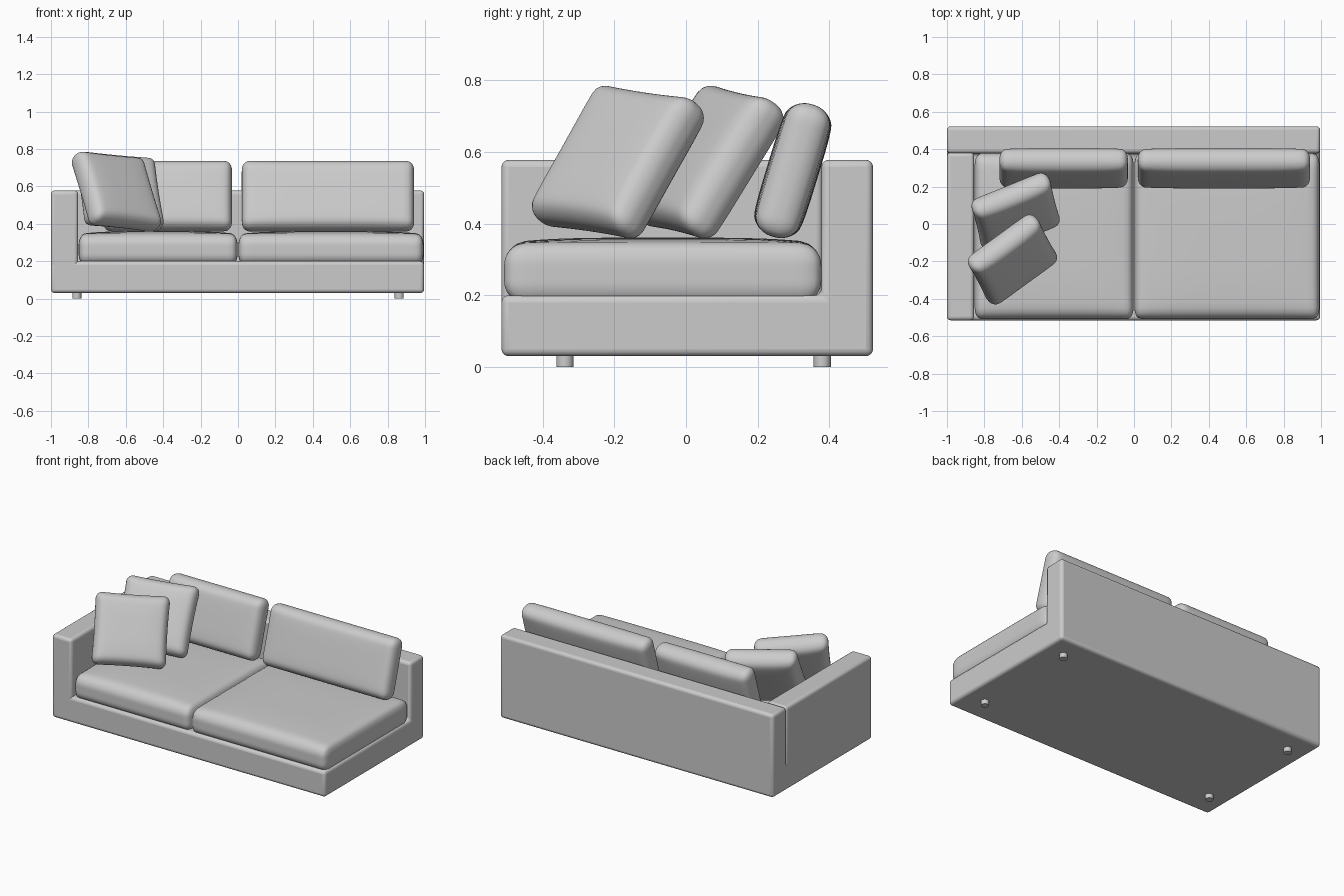
import bpy, bmesh
from math import radians, sin, pi
from mathutils import Vector

default = bpy.data.objects.get("Cube")
if default:
    bpy.data.objects.remove(default, do_unlink=True)


def finish(name, bm, bevel=0.0):
    """Turn a bmesh into a smooth-shaded object with optional rounded edges."""
    bmesh.ops.recalc_face_normals(bm, faces=bm.faces)
    mesh = bpy.data.meshes.new(name)
    bm.to_mesh(mesh)
    bm.free()
    obj = bpy.data.objects.new(name, mesh)
    bpy.context.collection.objects.link(obj)
    if bevel:
        mod = obj.modifiers.new("Rounded edges", "BEVEL")
        mod.width = bevel
        mod.segments = 4
    bpy.ops.object.select_all(action="DESELECT")
    obj.select_set(True)
    bpy.context.view_layer.objects.active = obj
    bpy.ops.object.shade_smooth_by_angle(angle=radians(40))
    return obj


def extrude_profile(name, profile, x0, x1, bevel):
    """Extrude a (y, z) outline along x."""
    bm = bmesh.new()
    face = bm.faces.new([bm.verts.new((x0, y, z)) for y, z in profile])
    new = bmesh.ops.extrude_face_region(bm, geom=[face])["geom"]
    verts = [v for v in new if isinstance(v, bmesh.types.BMVert)]
    bmesh.ops.translate(bm, verts=verts, vec=(x1 - x0, 0, 0))
    return finish(name, bm, bevel)


def cushion(name, size, radii, centre, thin, puff, pinch=0.0, rotation=(0, 0, 0),
            flat_bottom=False):
    """Rounded box that swells along its thin axis and may pinch in at its sides."""
    half, rad = Vector(size) / 2, Vector(radii)
    a, b = [i for i in range(3) if i != thin]
    bm = bmesh.new()
    bmesh.ops.create_cube(bm, size=2)
    bmesh.ops.subdivide_edges(bm, edges=bm.edges[:], cuts=23, use_grid_fill=True)
    for v in bm.verts:
        # Crowd the grid towards the edges, then round them off
        p = Vector([sin(c * pi / 2) * h for c, h in zip(v.co, half)])
        inner = Vector([max(r - h, min(h - r, c)) for c, h, r in zip(p, half, rad)])
        out = Vector([(c - i) / r for c, i, r in zip(p, inner, rad)])
        if out.length > 0:
            out.normalize()
        p = Vector([i + o * r for i, o, r in zip(inner, out, rad)])
        u, w = p[a] / half[a], p[b] / half[b]
        if not (flat_bottom and p[thin] < 0):
            p[thin] *= 1 + puff * (1 - u ** 4) * (1 - w ** 4)
        p[a] *= 1 - pinch * (1 - w * w)
        p[b] *= 1 - pinch * (1 - u * u)
        v.co = p
    obj = finish(name, bm)
    obj.location = centre
    obj.rotation_euler = [radians(r) for r in rotation]
    return obj


# Frame: base and backrest share one L-shaped section, with a single arm
FRONT, BACK, BOTTOM, DECK, TOP = -0.515, 0.522, 0.03, 0.2, 0.578
INNER = 0.378
extrude_profile("base_and_backrest",
                [(FRONT, BOTTOM), (BACK, BOTTOM), (BACK, TOP), (INNER, TOP),
                 (INNER, DECK), (FRONT, DECK)], -1, 0.995, 0.02)
extrude_profile("right_arm",
                [(FRONT, BOTTOM), (INNER + 0.004, BOTTOM),
                 (INNER + 0.004, TOP), (FRONT, TOP)], -1, -0.855, 0.02)

# Seat cushions
for side, x0, x1 in (("right", -0.852, -0.002), ("left", 0.002, 0.992)):
    cushion(side + "_seat_cushion", (x1 - x0, 0.885, 0.165), (0.035, 0.06, 0.06),
            ((x0 + x1) / 2, -0.065, 0.262), thin=2, puff=0.2, flat_bottom=True)

# Back cushions leaning on the backrest
for side, x0, x1 in (("right", -0.72, -0.032), ("left", 0.02, 0.942)):
    cushion(side + "_back_cushion", (x1 - x0, 0.12, 0.385), (0.04, 0.055, 0.05),
            ((x0 + x1) / 2, 0.298, 0.548), thin=1, puff=0.2, rotation=(-17, 0, 0))

# Throw pillows leaning towards the corner
for name, centre, yaw in (("front_throw_pillow", (-0.65, -0.19, 0.572), 36),
                          ("rear_throw_pillow", (-0.633, 0.06, 0.572), 22)):
    cushion(name, (0.45, 0.115, 0.44), (0.045, 0.052, 0.045), centre, thin=1,
            puff=0.3, pinch=0.025, rotation=(-32, 5, yaw))

# Feet
for x_name, x in (("right", -0.862), ("left", 0.862)):
    for y_name, y in (("front", -0.338), ("back", 0.38)):
        bm = bmesh.new()
        bmesh.ops.create_cone(bm, cap_ends=True, segments=24, radius1=0.024,
                              radius2=0.024, depth=0.04)
        foot = finish(f"{y_name}_{x_name}_foot", bm)
        foot.location = (x, y, 0.02)
